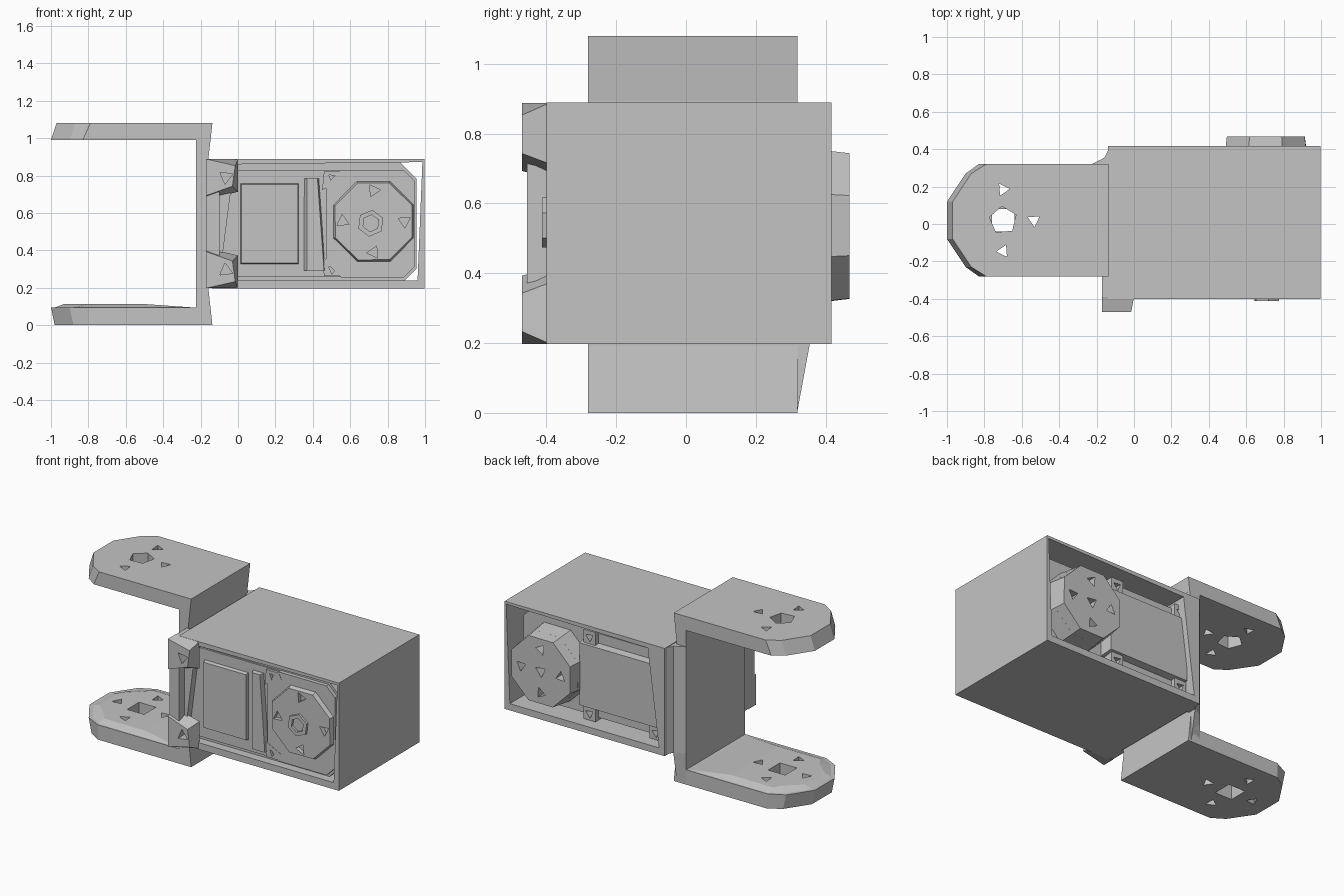
import bpy, bmesh, math
from mathutils import Vector

cube = bpy.data.objects.get("Cube")
if cube:
    bpy.data.objects.remove(cube, do_unlink=True)

GREY = (.55, .55, .55, 1)
grey = bpy.data.materials.new("plain grey")
grey.use_nodes = True
grey.diffuse_color = GREY
grey.node_tree.nodes["Principled BSDF"].inputs["Base Color"].default_value = GREY

ARM_MIDDLE = .02    # y of the bracket's centre line
MIDDLE = .543       # z of the housing's centre line
PLACE = {
    "x": lambda u, v, t: Vector((t, u, v)),
    "y": lambda u, v, t: Vector((u, t, v)),
    "z": lambda u, v, t: Vector((u, v, t)),
}


def prism(name, axis, start, end, outline, holes=(), end_outline=None):
    """Solid between two outlines along an axis, with straight holes."""
    place = PLACE[axis]
    bm = bmesh.new()
    caps = ([], [])
    pairs = [(outline, end_outline or outline)] + [(hole, hole) for hole in holes]
    for first, last in pairs:
        low = [bm.verts.new(place(u, v, start)) for u, v in first]
        high = [bm.verts.new(place(u, v, end)) for u, v in last]
        for i in range(len(low)):
            j = (i + 1) % len(low)
            bm.faces.new((low[i], low[j], high[j], high[i]))
            caps[0].append(bm.edges.get((low[i], low[j])))
            caps[1].append(bm.edges.get((high[i], high[j])))
    for edges in caps:
        bmesh.ops.triangle_fill(bm, edges=edges, use_beauty=True, normal=place(0, 0, 1))
    bmesh.ops.recalc_face_normals(bm, faces=bm.faces)
    mesh = bpy.data.meshes.new(name)
    bm.to_mesh(mesh)
    bm.free()
    mesh.materials.append(grey)
    part = bpy.data.objects.new(name, mesh)
    bpy.context.collection.objects.link(part)


def mirrored(half, centre):
    """Closed outline from the half above a centre line."""
    return ([(u, centre + v) for u, v in half]
            + [(u, centre - v) for u, v in reversed(half)])


def block(left, right, half_height, cut_left=0, cut_right=0):
    """Outline about the housing's centre line, with optional cut corners."""
    half = [(right - cut_right, half_height)]
    if cut_right:
        half.append((right, half_height - cut_right))
    half.insert(0, (left + cut_left, half_height))
    if cut_left:
        half.insert(0, (left, half_height - cut_left))
    return mirrored(half, MIDDLE)


def ngon(centre, radius, sides, turn=.4):
    return [(centre[0] + radius * math.cos(turn + math.tau * i / sides),
             centre[1] + radius * math.sin(turn + math.tau * i / sides))
            for i in range(sides)]


def screw_holes(centre, reach, directions=(0, 1, 2, 3)):
    """Triangular holes around a centre, at quarter turns."""
    holes = []
    for angle in (step * math.pi / 2 for step in directions):
        spot = (centre[0] + reach * math.cos(angle), centre[1] + reach * math.sin(angle))
        holes.append(ngon(spot, .037, 3, angle + .6))
    return holes


def arm(root, shoulder, reach, width=.3):
    """Bracket arm outline with a faceted tip."""
    return mirrored([(root, width), (shoulder, width),
                     (reach + .1, width - .05), (reach, .1)], ARM_MIDDLE)


# U-shaped bracket: two arms joined by a web
pivot = (-.7, ARM_MIDDLE)
prism("upper_arm", "z", .99, 1.08, arm(-.147, -.83, -1),
      [ngon(pivot, .075, 5)] + screw_holes(pivot, .165, (0, 1, 3)),
      arm(-.137, -.79, -.97))
lower_holes = [ngon(pivot, .085, 4, math.pi / 4)] + screw_holes(pivot, .165)
prism("lower_arm", "z", 0, .095, arm(-.137, -.8, -.98), lower_holes, arm(-.147, -.8, -1))
prism("lower_arm_pad", "z", .094, .113, arm(-.23, -.8, -.98, .29), lower_holes,
      arm(-.5, -.8, -.93, .24))
prism("bracket_web", "y", -.28, .32,
      mirrored([(-.225, .45), (-.147, .45), (-.158, .35)], MIDDLE))

# Slanted edge tying the web to the housing, fading into the lower arm
web_edge = [(-.225, .3), (-.225, .32), (-.158, .355), (-.158, .3)]
prism("web_edge", "z", .2, .885, web_edge)
prism("web_foot", "z", .2, .01, web_edge, [], [(u, min(v, .32)) for u, v in web_edge])
prism("web_fillet", "z", .2, .885, [(-.158, .3), (-.158, .355), (-.13, .41), (-.13, .3)])

# Housing sleeve, open at front and back
prism("housing", "y", -.4, .417, block(-.14, .997, .346),
      [[(-.1, .24), (.96, .24), (.986, .872), (-.02, .86)]])

# Left wall lip at the front
prism("front_lip", "x", -.17, -.1,
      mirrored([(-.28, .342), (-.4, .342), (-.455, .17)], MIDDLE))

# Parts repeated above and below the centre line
for name, side in (("upper", 1), ("lower", -1)):
    def flip(points):
        return [(u, MIDDLE + side * v) for u, v in points]

    def height(offset):
        return MIDDLE + side * offset

    prism(name + "_corner_block", "y", -.39, -.47,
          flip([(-.17, .13), (0, .17), (0, .345), (-.17, .345)]),
          [ngon((-.065, height(.25)), .04, 3, side * .4)],
          flip([(-.17, .15), (-.03, .2), (-.015, .31), (-.17, .345)]))
    prism(name + "_front_lug", "y", -.3, -.372,
          flip([(.45, .18), (.57, .24), (.55, .28), (.46, .28)]),
          [ngon((.505, height(.245)), .025, 3)])
    for end, position in (("inner", .43), ("outer", -.04)):
        spot = (position, height(.245))
        prism(name + "_back_lug_" + end, "y", .25, .365,
              ngon(spot, .06, 4, math.pi / 4), [ngon(spot, .03, 3)])
    prism(name + "_back_rail", "y", .25, .335,
          flip([(0, .2), (.4, .2), (.4, .27), (0, .27)]))

# Motor case inside the housing, with a collar meeting the walls
prism("case_collar", "y", -.345, .23, block(-.12, .955, .33, 0, .09))
prism("motor_case", "y", -.355, .3, block(-.12, .945, .285, .04, .06))
prism("front_panel", "y", -.32, -.377, block(0, .33, .225), [], block(.02, .32, .21))
prism("front_ridge", "y", -.32, -.385, flip([(.34, -.245), (.44, -.245), (.47, .25), (.33, .25)]),
      [], flip([(.37, -.24), (.425, -.24), (.46, .25), (.37, .25)]))
prism("gear_block", "y", -.32, -.37, block(.47, .947, .287, .08, .06))
prism("back_panel", "y", .27, .38, block(-.085, .5, .218), [], block(-.075, .49, .2))

# Front output wheel with its hub
front_axle = (.725, .555)
hub = (.71, .545)
prism("front_wheel", "y", -.36, -.397, ngon(front_axle, .235, 8),
      screw_holes(front_axle, .165), ngon(front_axle, .222, 8))
prism("front_hub", "y", -.38, -.412, ngon(hub, .072, 6), [ngon(hub, .045, 6)])

# Back output wheel, standing proud of the housing
back_axle = (.705, .535)
prism("back_wheel_base", "y", .27, .4, ngon(back_axle, .25, 8), [], ngon(back_axle, .234, 8))
prism("back_wheel", "y", .39, .468, ngon(back_axle, .235, 8),
      screw_holes(back_axle, .14) + [ngon(back_axle, .04, 3)], ngon(back_axle, .225, 8))
